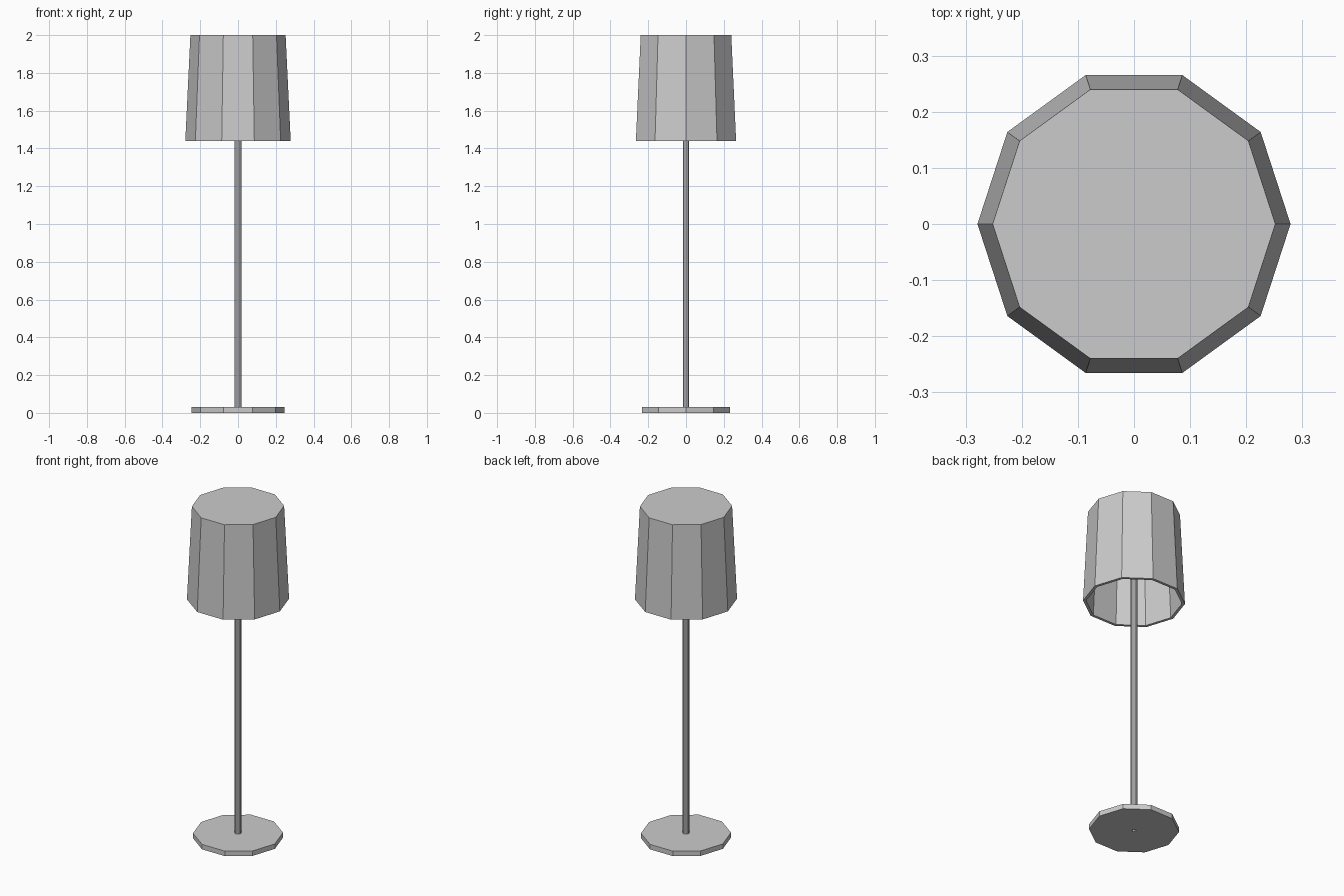
import bpy
import bmesh
from math import cos, sin, pi

if "Cube" in bpy.data.objects:
    bpy.data.objects.remove(bpy.data.objects["Cube"], do_unlink=True)

SIDES = 10
grey = bpy.data.materials.new("light grey")
grey.use_nodes = True
colour = (0.6, 0.6, 0.6, 1)
grey.diffuse_color = colour
grey.node_tree.nodes["Principled BSDF"].inputs["Base Color"].default_value = colour


def lathe(name, profile, closed=False):
    """Turn a (radius, height) profile into a faceted solid; radius 0 ends are capped."""
    bm = bmesh.new()
    rings = []
    for radius, z in profile:
        rings.append([bm.verts.new((radius * cos(2 * pi * i / SIDES),
                                    radius * sin(2 * pi * i / SIDES), z))
                      for i in range(SIDES)])
    pairs = list(zip(rings, rings[1:]))
    if closed:
        pairs.append((rings[-1], rings[0]))
    else:
        bm.faces.new(rings[0])
        bm.faces.new(rings[-1])
    for low, high in pairs:
        for i in range(SIDES):
            j = (i + 1) % SIDES
            bm.faces.new((low[i], low[j], high[j], high[i]))
    bmesh.ops.recalc_face_normals(bm, faces=bm.faces)
    mesh = bpy.data.meshes.new(name)
    bm.to_mesh(mesh)
    bm.free()
    mesh.materials.append(grey)
    obj = bpy.data.objects.new(name, mesh)
    bpy.context.collection.objects.link(obj)
    return obj


# Flat foot with a small cable hole
lathe("base", [(0.011, 0), (0.246, 0), (0.246, 0.03), (0.011, 0.03)], closed=True)

# Hollow pole reaching up into the shade
lathe("pole", [(0.011, 0.03), (0.018, 0.03), (0.018, 1.98), (0.011, 1.98)], closed=True)

# Tapered shade: outer wall, closed top, thin rim and inner wall
lathe("lamp_shade", [(0.252, 2), (0.279, 1.44), (0.262, 1.44), (0.236, 1.98)])
